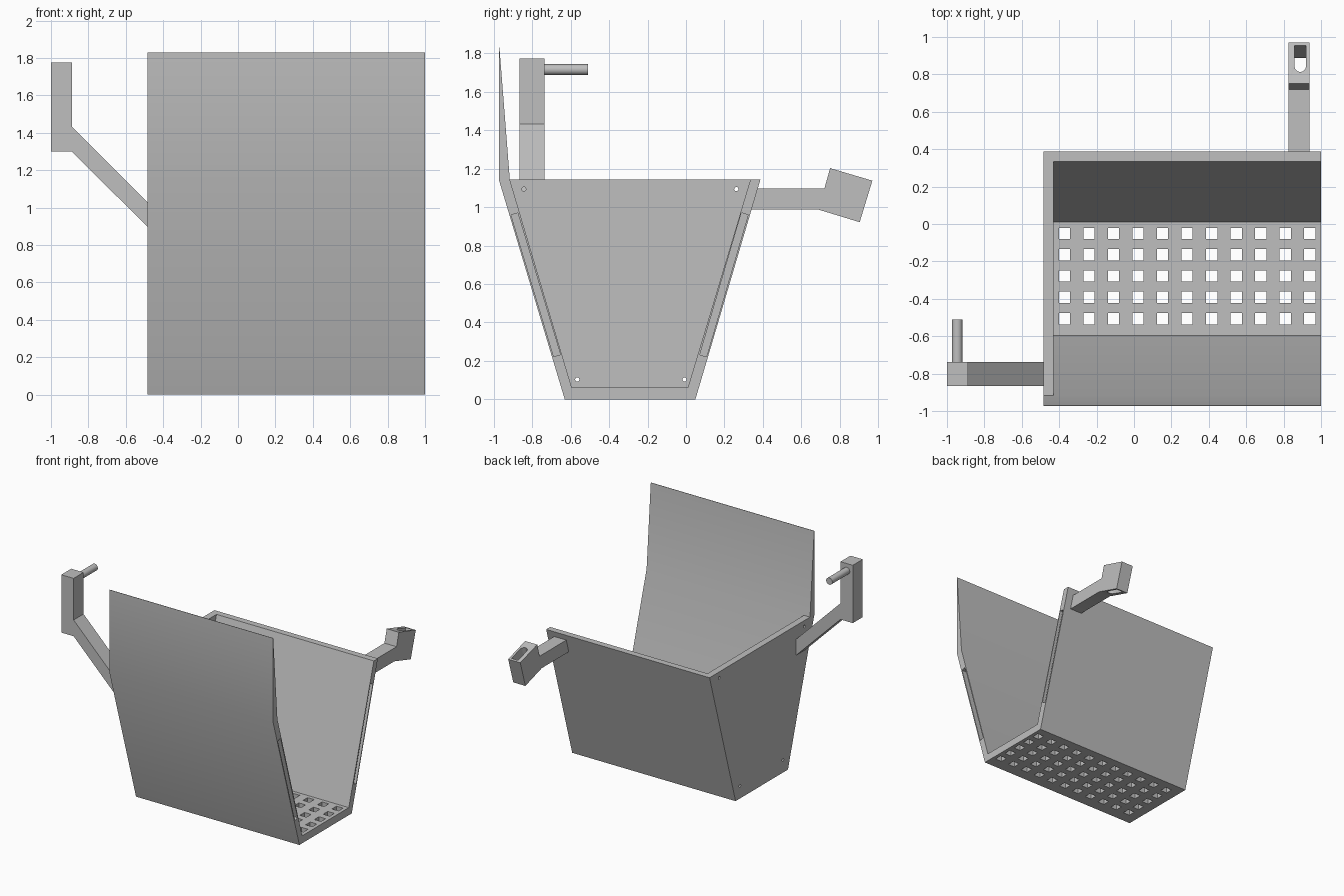
import bpy
import bmesh
from math import radians
from mathutils import Vector, Matrix

cube = bpy.data.objects.get("Cube")
if cube:
    bpy.data.objects.remove(cube, do_unlink=True)

GREY = (0.52, 0.52, 0.52, 1.0)
grey = bpy.data.materials.new("plain grey")
grey.use_nodes = True
grey.diffuse_color = GREY
grey.node_tree.nodes["Principled BSDF"].inputs["Base Color"].default_value = GREY


def finish(name, bm):
    bmesh.ops.recalc_face_normals(bm, faces=bm.faces)
    mesh = bpy.data.meshes.new(name)
    bm.to_mesh(mesh)
    bm.free()
    mesh.materials.append(grey)
    obj = bpy.data.objects.new(name, mesh)
    bpy.context.collection.objects.link(obj)
    return obj


def extrude(name, points, axis, low, high):
    """Prism from a 2D profile: (y, z) along x, or (x, z) along y."""
    bm = bmesh.new()
    place = (lambda a, b: (low, a, b)) if axis == "x" else (lambda a, b: (a, low, b))
    face = bm.faces.new([bm.verts.new(place(a, b)) for a, b in points])
    moved = bmesh.ops.extrude_face_region(bm, geom=[face])["geom"]
    shift = Vector((high - low, 0, 0) if axis == "x" else (0, high - low, 0))
    bmesh.ops.translate(bm, vec=shift, verts=[v for v in moved if isinstance(v, bmesh.types.BMVert)])
    return finish(name, bm)


def add_box(bm, centre, size, tilt=0):
    matrix = Matrix.Translation(centre) @ Matrix.Rotation(tilt, 4, "X") @ Matrix.Diagonal((*size, 1))
    bmesh.ops.create_cube(bm, size=1, matrix=matrix)


def add_rod(bm, centre, radius, length, turn, segments):
    bmesh.ops.create_cone(bm, cap_ends=True, segments=segments, radius1=radius, radius2=radius,
                          depth=length, matrix=Matrix.Translation(centre) @ turn)


def activate(obj):
    bpy.ops.object.select_all(action="DESELECT")
    obj.select_set(True)
    bpy.context.view_layer.objects.active = obj


def cut(obj, bm):
    cutter = finish("cutter", bm)
    cutter.hide_render = True
    mod = obj.modifiers.new("cut", "BOOLEAN")
    mod.operation = "DIFFERENCE"
    mod.solver = "EXACT"
    mod.object = cutter
    activate(obj)
    bpy.ops.object.modifier_apply(modifier=mod.name)
    bpy.data.objects.remove(cutter, do_unlink=True)


def smooth(obj):
    activate(obj)
    bpy.ops.object.shade_smooth_by_angle(angle=radians(30))


LEFT_END, INNER, OPEN_END = -0.485, -0.43, 1.0
ALONG_X = Matrix.Rotation(radians(90), 4, "Y")
ALONG_Y = Matrix.Rotation(radians(90), 4, "X")

# Trough: raised front wall, floor and back wall as one folded sheet
trough = extrude("trough_shell", [
    (-0.974, 1.83), (-0.974, 1.143), (-0.631, 0), (0.049, 0), (0.387, 1.143), (0.335, 1.143),
    (0.01, 0.062), (-0.595, 0.062), (-0.917, 1.143), (-0.971, 1.83)], "x", LEFT_END, OPEN_END)

# Drainage holes in the floor
holes = bmesh.new()
for i in range(11):
    for j in range(5):
        add_box(holes, (-0.372 + 0.1312 * i, -0.506 + 0.1138 * j, 0.03), (0.06, 0.06, 0.2))
cut(trough, holes)

# Joining grooves in the open ends of the sloping walls
for y, tilt in ((-0.782, 16.75), (0.1975, -16.35)):
    groove = bmesh.new()
    add_box(groove, (OPEN_END, y, 0.596), (0.12, 0.036, 0.77), radians(tilt))
    cut(trough, groove)
smooth(trough)

# End wall with four screw holes
end_wall = extrude("end_wall", [
    (-0.595, 0.062), (0.01, 0.062), (0.335, 1.143), (-0.917, 1.143)], "x", LEFT_END, INNER)
screws = bmesh.new()
for y, z in ((-0.844, 1.094), (0.262, 1.094), (-0.566, 0.103), (-0.008, 0.103)):
    add_rod(screws, (LEFT_END, y, z), 0.011, 0.3, ALONG_X, 16)
cut(end_wall, screws)
smooth(end_wall)

# Cranked arm on the end wall, carrying a peg
extrude("peg_arm", [
    (-1, 1.775), (-0.888, 1.775), (-0.888, 1.433), (LEFT_END, 1.03), (LEFT_END, 0.898),
    (-0.888, 1.3), (-1, 1.3)], "y", -0.866, -0.737)
peg = bmesh.new()
add_rod(peg, (-0.945, -0.63, 1.716), 0.028, 0.24, ALONG_Y, 32)
smooth(finish("peg", peg))

# Arm on the back wall, with a tilted slotted head
socket = extrude("socket_arm", [
    (0.371, 1.096), (0.72, 1.096), (0.75, 1.203), (0.97, 1.138), (0.904, 0.922),
    (0.691, 0.987), (0.339, 0.987)], "x", 0.827, 0.937)

# Slot through the head: straight at the far end, round at the near end
tilt = Matrix.Rotation(radians(-16.8), 4, "X")
slot = bmesh.new()
head = Vector((0.889, 0.829, 1.063))
for part, offset in (("box", 0.038), ("rod", -0.02)):
    centre = head + tilt @ Vector((0, offset, 0))
    if part == "box":
        add_box(slot, centre, (0.06, 0.116, 0.5), radians(-16.8))
        cut(socket, slot)
    else:
        slot = bmesh.new()
        add_rod(slot, centre, 0.03, 0.5, tilt, 32)
        cut(socket, slot)
smooth(socket)
